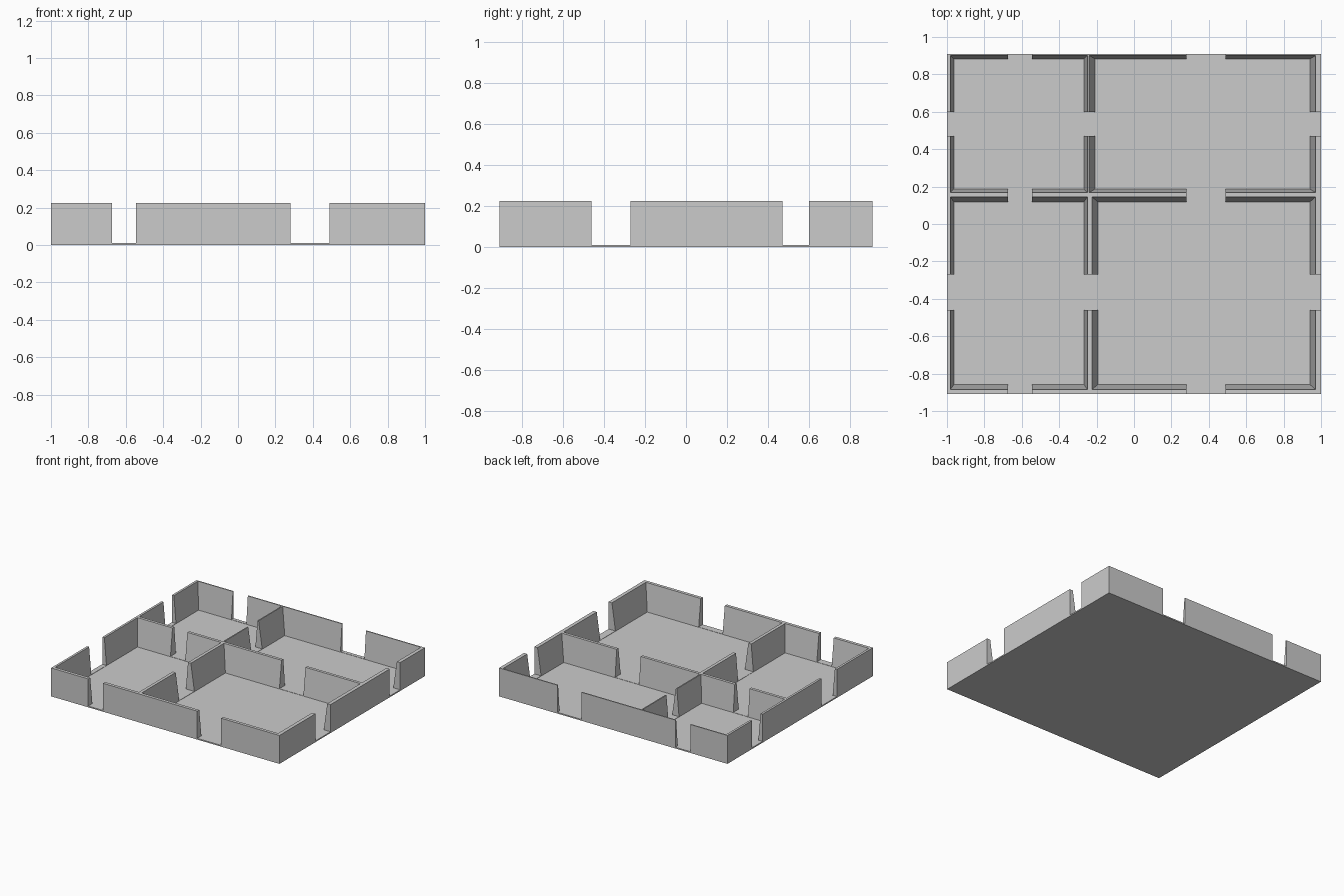
import bpy, bmesh

if "Cube" in bpy.data.objects:
    bpy.data.objects.remove(bpy.data.objects["Cube"])

W, D, H = 1.0, 0.91, 0.225      # half width, half depth, wall height
FLOOR, SILL = 0.008, 0.010      # room floor and doorway floor heights
FLARE = 1.055                   # rooms widen towards the top


def frustums(name, blocks):
    """One object from blocks (x0, x1, y0, y1, z0, z1, top scale)."""
    bm = bmesh.new()
    for x0, x1, y0, y1, z0, z1, s in blocks:
        cx, cy = (x0 + x1) / 2, (y0 + y1) / 2
        for v in bmesh.ops.create_cube(bm, size=1)["verts"]:
            k = s if v.co.z > 0 else 1
            v.co = (cx + v.co.x * (x1 - x0) * k,
                    cy + v.co.y * (y1 - y0) * k,
                    z1 if v.co.z > 0 else z0)
    me = bpy.data.meshes.new(name)
    bm.to_mesh(me)
    bm.free()
    ob = bpy.data.objects.new(name, me)
    bpy.context.collection.objects.link(ob)
    return ob


def cut(target, cutter):
    mod = target.modifiers.new(cutter.name, "BOOLEAN")
    mod.operation, mod.solver, mod.object = "DIFFERENCE", "EXACT", cutter
    cutter.hide_render = True
    cutter.hide_set(True)


# Solid block that becomes floor and walls
plan = frustums("floor_and_walls", [(-W, W, -D, D, 0, H, 1)])

# Four flared rooms
TOP = H + 0.02
grow = 1 + (FLARE - 1) * (TOP - FLOOR) / (H - FLOOR)
rooms = [(-0.963, -0.268, 0.187, 0.882),
         (-0.208, 0.940, 0.187, 0.882),
         (-0.963, -0.268, -0.858, 0.118),
         (-0.193, 0.940, -0.858, 0.118)]
cut(plan, frustums("room_cutter", [(*r, FLOOR, TOP, grow) for r in rooms]))

# Doorways running straight through the walls in each direction
cut(plan, frustums("front_back_door_cutter", [
    (a, b, -1.1, 1.1, SILL, 0.4, 1) for a, b in ((-0.675, -0.545), (0.28, 0.49))]))
cut(plan, frustums("side_door_cutter", [
    (-1.2, 1.2, a, b, SILL, 0.4, 1) for a, b in ((-0.46, -0.27), (0.47, 0.60))]))
